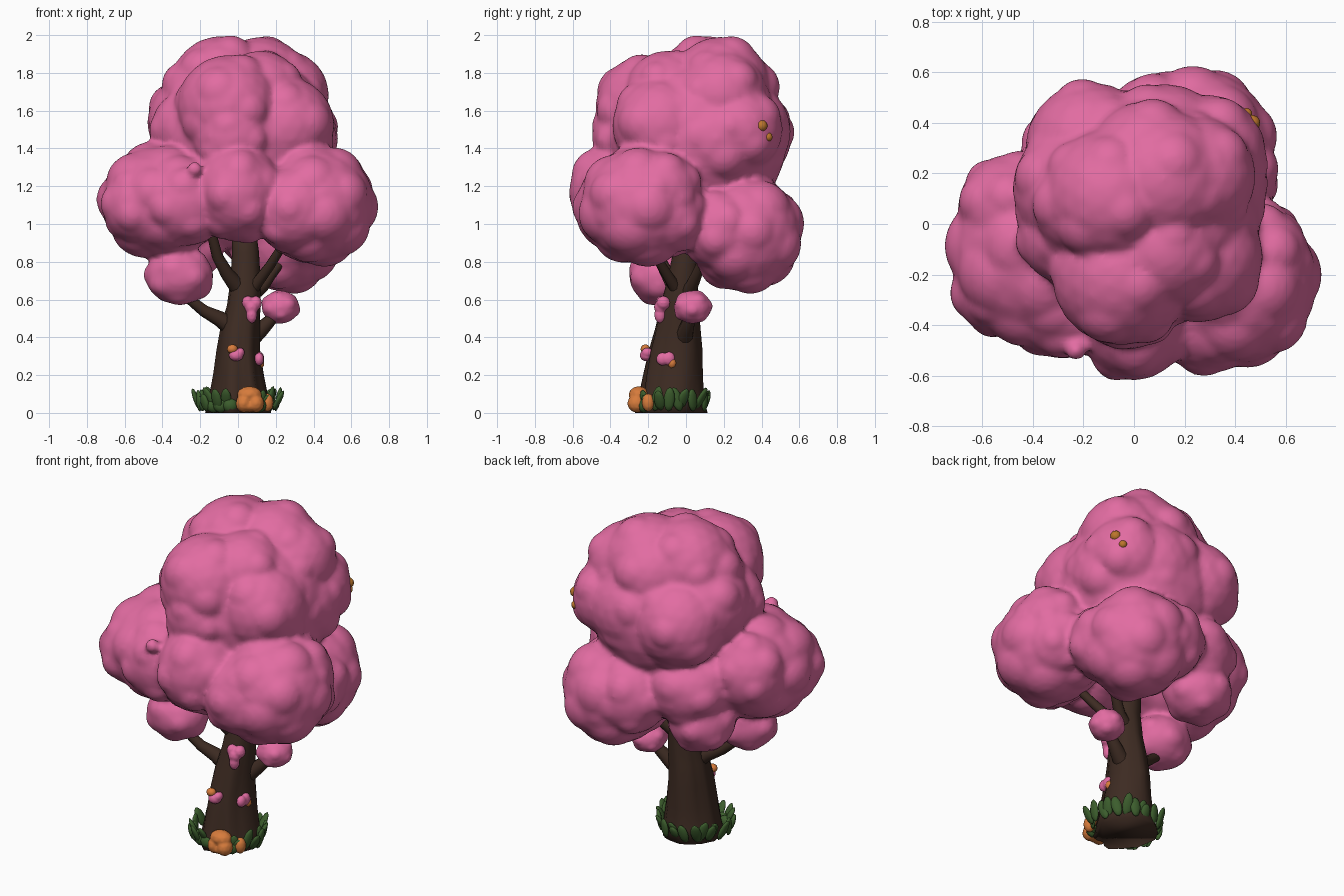
import bpy, bmesh, math, random
from mathutils import Vector, Matrix, noise

random.seed(4)


def material(name, rgb):
    m = bpy.data.materials.new(name)
    m.diffuse_color = (*rgb, 1)
    return m


PINK = material("blossom pink", (0.76, 0.15, 0.36))
BROWN = material("bark brown", (0.047, 0.024, 0.016))
GREEN = material("leaf green", (0.045, 0.11, 0.026))
ORANGE = material("mushroom orange", (0.68, 0.2, 0.045))
GOLD = material("fruit gold", (0.5, 0.18, 0.025))


def finish(name, bm, mat):
    me = bpy.data.meshes.new(name)
    bmesh.ops.recalc_face_normals(bm, faces=bm.faces)
    for f in bm.faces:
        f.smooth = True
    bm.to_mesh(me)
    bm.free()
    me.materials.append(mat)
    ob = bpy.data.objects.new(name, me)
    bpy.context.collection.objects.link(ob)
    return ob


def ball(bm, c, r, rot=None, sub=3):
    r = r if isinstance(r, tuple) else (r, r, r)
    m = Matrix.Translation(c) @ (rot or Matrix()) @ Matrix.Diagonal((*r, 1))
    bmesh.ops.create_icosphere(bm, subdivisions=sub, radius=1, matrix=m)


def lobe(bm, c, r, bumps=14):
    """Ellipsoid covered with shallow rounded bumps, never larger than r."""
    c, r = Vector(c), Vector(r)
    ball(bm, c, tuple(r * 0.95))
    for i in range(bumps):
        z = 1 - 2 * (i + 0.5) / bumps
        a = i * 2.4 + c.x * 9
        s = math.sqrt(1 - z * z)
        d = Vector((s * math.cos(a), s * math.sin(a), z))
        k = random.uniform(0.42, 0.54)
        ball(bm, c + d * r * (1.02 - k), tuple(r * k))


def fuse(ob, voxel, passes):
    m = ob.modifiers.new("Fuse", 'REMESH')
    m.mode = 'VOXEL'
    m.voxel_size = voxel
    m.use_smooth_shade = True
    s = ob.modifiers.new("Soften", 'SMOOTH')
    s.factor = 0.5
    s.iterations = passes


# Canopy: tall crown plus the lower ring of lobes
bm = bmesh.new()
ball(bm, (0.04, 0.06, 1.45), (0.47, 0.48, 0.46))
for x, y, z, r in [(-0.09, 0.11, 1.725, 0.285), (0.12, 0.18, 1.72, 0.285),
                   (-0.05, -0.205, 1.62, 0.29), (0.26, 0.16, 1.45, 0.285),
                   (0.12, 0.28, 1.49, 0.29), (-0.22, 0.14, 1.54, 0.275),
                   (0.25, -0.13, 1.52, 0.275), (-0.17, 0.30, 1.47, 0.275),
                   (-0.18, 0.08, 1.68, 0.235), (0.24, 0.19, 1.68, 0.255),
                   (-0.03, -0.28, 1.46, 0.23), (0.05, 0.25, 1.69, 0.25),
                   (-0.26, -0.04, 1.51, 0.21), (0.12, -0.10, 1.69, 0.24),
                   (0.29, 0.28, 1.50, 0.245)]:
    lobe(bm, (x, y, z), (r, r, r), 10)
lobe(bm, (-0.40, -0.11, 1.12), (0.345, 0.38, 0.32), 18)
lobe(bm, (-0.28, -0.31, 1.12), (0.26, 0.235, 0.25))
lobe(bm, (-0.52, -0.24, 1.10), (0.21, 0.22, 0.22))
lobe(bm, (-0.48, 0.06, 1.16), (0.23, 0.23, 0.25))
lobe(bm, (0.41, -0.23, 1.10), (0.33, 0.345, 0.33), 18)
lobe(bm, (0.30, -0.38, 1.08), (0.24, 0.22, 0.24))
lobe(bm, (0.48, -0.14, 1.18), (0.23, 0.23, 0.22))
lobe(bm, (0.48, -0.10, 1.05), (0.21, 0.21, 0.22))
lobe(bm, (0.0, -0.34, 1.17), (0.25, 0.295, 0.28))
lobe(bm, (0.25, 0.31, 0.95), (0.315, 0.32, 0.325), 16)
lobe(bm, (0.10, 0.39, 0.99), (0.23, 0.22, 0.24))
lobe(bm, (0.36, 0.19, 0.97), (0.22, 0.22, 0.23))
lobe(bm, (-0.19, 0.24, 1.07), (0.28, 0.26, 0.24))
lobe(bm, (-0.27, 0.23, 0.87), (0.2, 0.2, 0.19))
lobe(bm, (-0.31, -0.14, 0.725), (0.19, 0.17, 0.16), 12)
ball(bm, (-0.23, -0.5, 1.29), 0.04)
fuse(finish("canopy", bm, PINK), 0.017, 3)

# Small blossom clump on the right branch
bm = bmesh.new()
lobe(bm, (0.225, 0.035, 0.56), (0.105, 0.105, 0.092), 12)
fuse(finish("branch_blossom", bm, PINK), 0.009, 2)


def tube(bm, rings, n=28, flute=0.0):
    """Loft rings of (x, y, z, rx, ry) with fluting and caps."""
    loops = []
    for x, y, z, rx, ry in rings:
        loop = []
        for i in range(n):
            a = 2 * math.pi * i / n
            k = 1 + flute * max(0, 1 - z) * noise.noise(
                (2.2 * math.cos(a), 2.2 * math.sin(a), z * 1.5))
            loop.append(bm.verts.new((x + rx * k * math.cos(a),
                                      y + ry * k * math.sin(a), z)))
        loops.append(loop)
    for lo, hi in zip(loops, loops[1:]):
        for i in range(n):
            j = (i + 1) % n
            bm.faces.new((lo[i], lo[j], hi[j], hi[i]))
    bm.faces.new(loops[0][::-1])
    bm.faces.new(loops[-1])


# Trunk
bm = bmesh.new()
tube(bm, [(0.0, -0.07, 0, 0.172, 0.185), (0.0, -0.07, 0.08, 0.155, 0.17),
          (0.0, -0.065, 0.2, 0.13, 0.155), (0.0, -0.055, 0.33, 0.112, 0.14),
          (0.01, -0.045, 0.45, 0.102, 0.118), (0.03, -0.035, 0.57, 0.088, 0.1),
          (0.04, -0.02, 0.7, 0.08, 0.08), (0.04, 0.0, 0.85, 0.072, 0.068),
          (0.03, 0.02, 1.0, 0.06, 0.06)], flute=0.18)
finish("trunk", bm, BROWN)

# Branches
for i, pts in enumerate([
        [(0.0, -0.06, 0.43, 0.055), (-0.1, -0.08, 0.50, 0.042), (-0.18, -0.1, 0.54, 0.032), (-0.28, -0.12, 0.62, 0.025)],
        [(0.04, -0.02, 0.37, 0.055), (0.12, 0.0, 0.44, 0.042), (0.18, 0.02, 0.5, 0.032), (0.22, 0.03, 0.57, 0.025)],
        [(0.02, -0.04, 0.64, 0.05), (-0.06, -0.1, 0.74, 0.036), (-0.11, -0.15, 0.83, 0.03), (-0.14, -0.19, 0.95, 0.026)],
        [(0.06, -0.0, 0.62, 0.045), (0.13, 0.03, 0.67, 0.034), (0.18, 0.06, 0.74, 0.028), (0.25, 0.1, 0.83, 0.025)],
        [(0.05, -0.03, 0.62, 0.04), (0.11, -0.08, 0.7, 0.03), (0.17, -0.13, 0.78, 0.026), (0.22, -0.18, 0.86, 0.024)]]):
    cu = bpy.data.curves.new(f"branch_{i + 1}", 'CURVE')
    cu.dimensions = '3D'
    cu.bevel_depth = 1
    cu.bevel_resolution = 3
    cu.use_fill_caps = True
    sp = cu.splines.new('POLY')
    sp.points.add(len(pts) - 1)
    for p, (x, y, z, r) in zip(sp.points, pts):
        p.co = (x, y, z, 1)
        p.radius = r
    sp.use_smooth = True
    cu.materials.append(BROWN)
    bpy.context.collection.objects.link(bpy.data.objects.new(cu.name, cu))


def cluster(name, mat, balls):
    bm = bmesh.new()
    for c, r in balls:
        ball(bm, c, r, sub=2)
    return finish(name, bm, mat)


# Blossom patches on the bark
patches = cluster("trunk_blossoms", PINK, [
    ((0.052, -0.13, 0.585), (0.032, 0.032, 0.036)), ((0.094, -0.12, 0.582), (0.034, 0.038, 0.038)),
    ((0.072, -0.135, 0.56), (0.038, 0.035, 0.04)), ((0.072, -0.137, 0.52), (0.03, 0.032, 0.047)),
    ((-0.01, -0.21, 0.305), (0.04, 0.036, 0.033)), ((0.012, -0.205, 0.32), (0.024, 0.032, 0.026)),
    ((0.112, -0.125, 0.285), (0.026, 0.034, 0.036)), ((0.114, -0.09, 0.287), (0.026, 0.034, 0.038))])
fuse(patches, 0.006, 2)

# Orange mushrooms on the bark and at the foot
cluster("bark_mushrooms", ORANGE, [
    ((-0.03, -0.215, 0.338), (0.029, 0.026, 0.025)), ((0.112, -0.073, 0.262), (0.028, 0.024, 0.03))])
foot = cluster("foot_mushrooms", ORANGE, [
    ((0.06, -0.25, 0.095), (0.068, 0.055, 0.047)), ((0.03, -0.26, 0.05), (0.043, 0.052, 0.05)),
    ((0.095, -0.26, 0.05), (0.045, 0.052, 0.05)), ((0.06, -0.25, 0.035), (0.055, 0.055, 0.033)),
    ((0.155, -0.2, 0.055), (0.034, 0.035, 0.05))])
fuse(foot, 0.007, 2)

# Fruit on the canopy
cluster("fruit", GOLD, [((0.468, 0.40, 1.52), 0.032), ((0.445, 0.435, 1.46), 0.024)])

# Leaves in a ring round the foot: broad blades leaning outward
bm = bmesh.new()
for i in range(27):
    a = 2 * math.pi * i / 27 + random.uniform(-0.09, 0.09)
    if abs(a - 4.95) < 0.3:
        continue
    k = random.uniform(0.9, 1.1)
    h = random.uniform(0.04, 0.07)
    rot = Matrix.Rotation(a, 4, 'Z') @ Matrix.Rotation(random.uniform(0.05, 0.55), 4, 'Y') \
        @ Matrix.Rotation(random.uniform(-0.35, 0.35), 4, 'X')
    ball(bm, (0.205 * k * math.cos(a), -0.085 + 0.185 * k * math.sin(a), h + 0.006),
         (0.015, 0.03, h), rot, 2)
for x, y in ((-0.13, -0.2), (-0.09, -0.225), (-0.04, -0.24), (0.11, -0.225)):
    ball(bm, (x, y, 0.04), (0.042, 0.03, 0.04), sub=2)
finish("foot_leaves", bm, GREEN)
